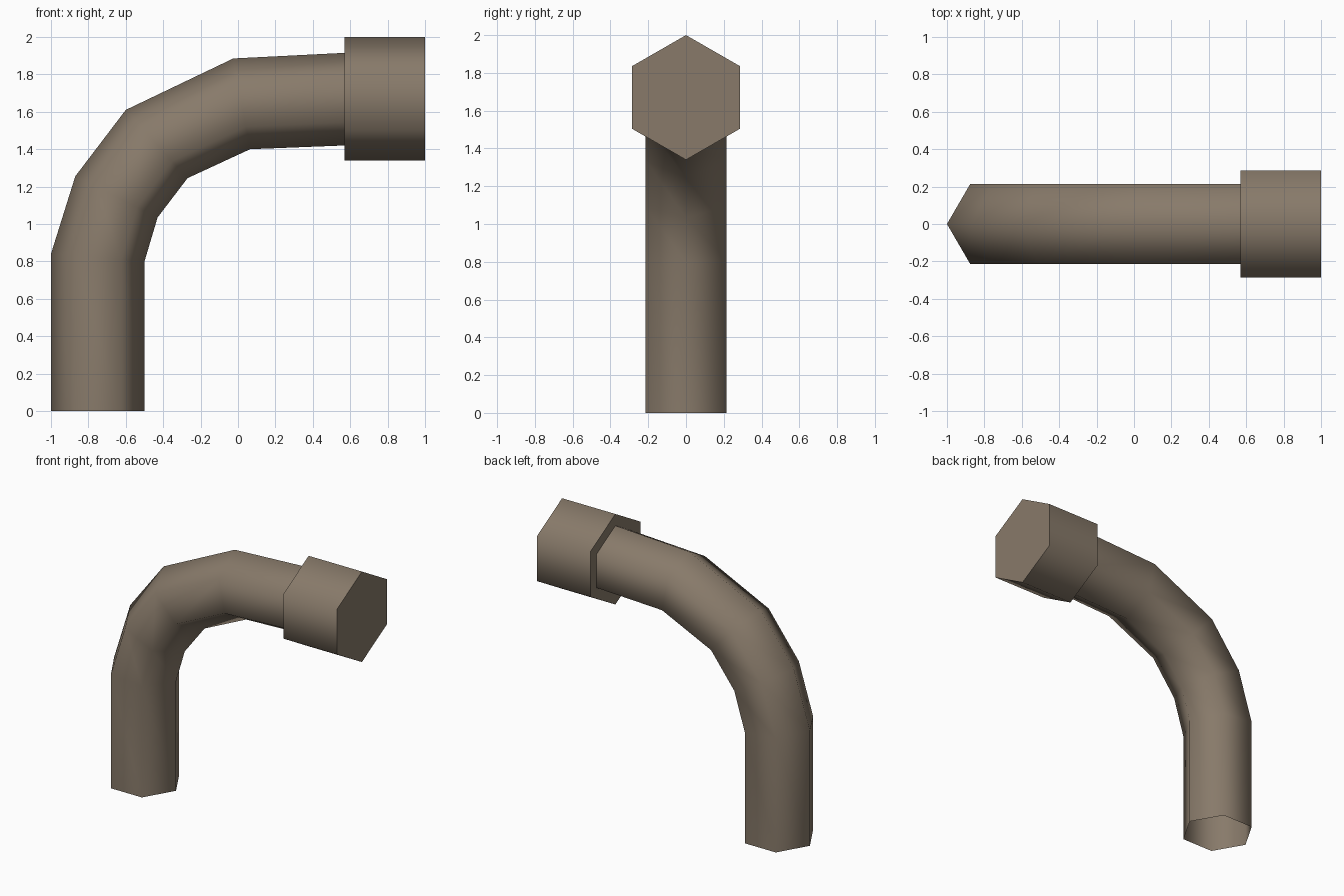
import bpy, bmesh, math
from mathutils import Vector

if "Cube" in bpy.data.objects:
    bpy.data.objects.remove(bpy.data.objects["Cube"])

mat = bpy.data.materials.new("warm grey brown")
mat.diffuse_color = (0.246, 0.195, 0.144, 1)
mat.use_nodes = True
mat.node_tree.nodes["Principled BSDF"].inputs["Base Color"].default_value = mat.diffuse_color


def loft(name, sections, cap_end=False):
    """Skin hexagonal rings; each is (outer xz, inner xz, half width in y)."""
    bm = bmesh.new()
    rings = []
    for outer, inner, half in sections:
        o = Vector((outer[0], 0, outer[1]))
        i = Vector((inner[0], 0, inner[1]))
        mid, arm = (o + i) / 2, (o - i) / 2
        ring = []
        for k in range(6):
            a = k * math.pi / 3
            y = math.sin(a) / math.sin(math.pi / 3) * half
            ring.append(bm.verts.new(mid + arm * math.cos(a) + Vector((0, y, 0))))
        rings.append(ring)
    for a, b in zip(rings, rings[1:]):
        for k in range(6):
            n = (k + 1) % 6
            bm.faces.new((a[k], b[k], b[n], a[n]))
    if cap_end:
        bm.faces.new(rings[-1])
    bmesh.ops.recalc_face_normals(bm, faces=bm.faces)
    # the tubes are open: make sure the normals point outwards
    bm.faces.ensure_lookup_table()
    f = bm.faces[-2]
    outward = f.calc_center_median() - sum((v.co for v in rings[-1]), Vector()) / 6
    outward.x = 0
    if f.normal.dot(outward) < 0:
        bmesh.ops.reverse_faces(bm, faces=bm.faces)
    mesh = bpy.data.meshes.new(name)
    bm.to_mesh(mesh)
    bm.free()
    mesh.materials.append(mat)
    obj = bpy.data.objects.new(name, mesh)
    bpy.context.collection.objects.link(obj)
    bpy.ops.object.select_all(action='DESELECT')
    obj.select_set(True)
    bpy.context.view_layer.objects.active = obj
    bpy.ops.object.shade_smooth_by_angle(angle=math.radians(70))
    return obj


# bent pipe, open at the bottom
mouth = ((0.57, 1.915), (0.57, 1.42), 0.215)
loft("bent_pipe", [
    ((-1.0, 0), (-0.5, 0), 0.215),
    ((-1.0, 0.84), (-0.5, 0.80), 0.215),
    ((-0.87, 1.255), (-0.43, 1.035), 0.215),
    ((-0.60, 1.61), (-0.27, 1.245), 0.215),
    ((-0.025, 1.885), (0.065, 1.40), 0.215),
    mouth,
])

# wider end collar: shoulder, sides and closed end
loft("end_collar", [
    mouth,
    ((0.57, 2.0), (0.57, 1.34), 0.287),
    ((1.0, 2.0), (1.0, 1.34), 0.287),
], cap_end=True)
